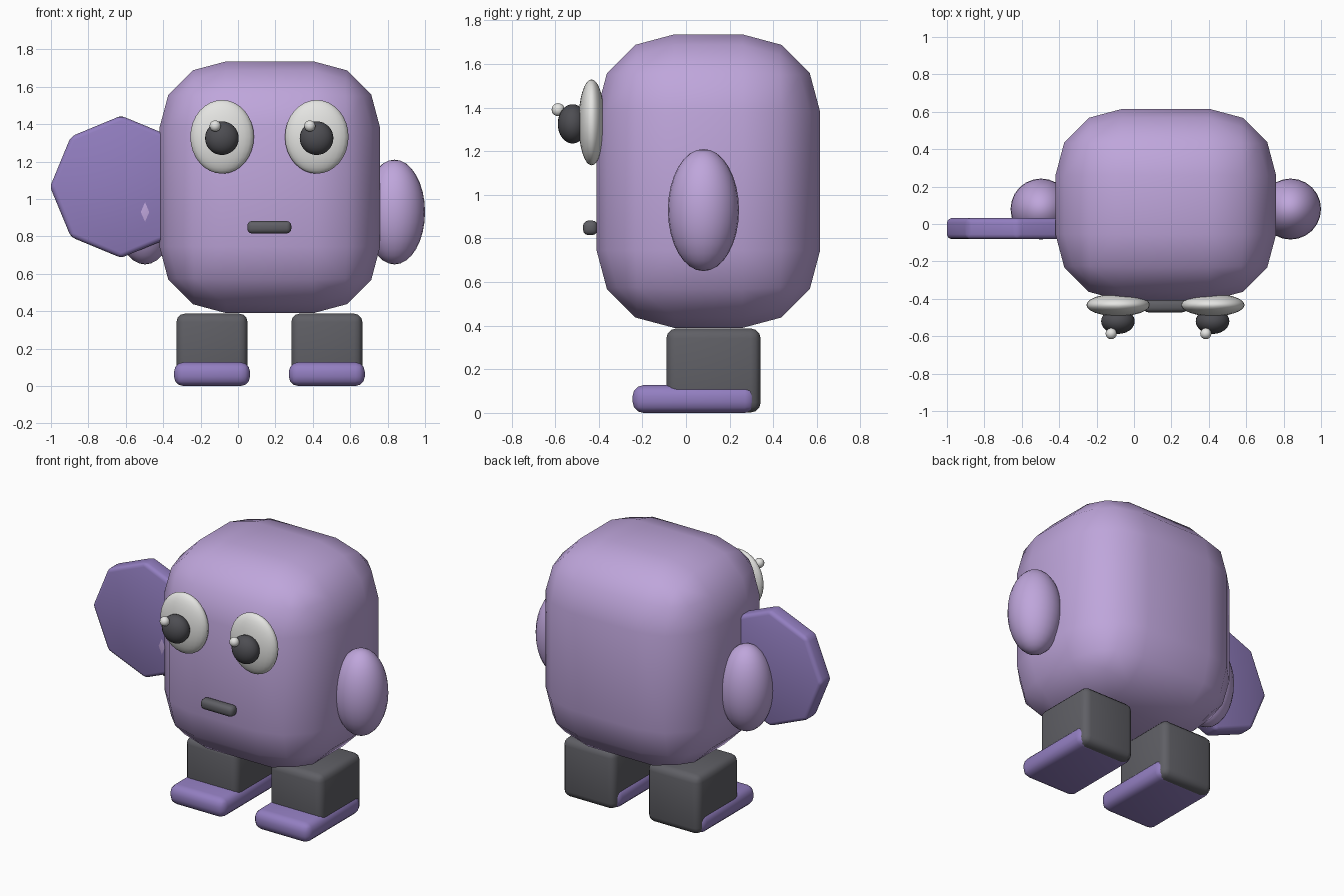
import bpy, math

if "Cube" in bpy.data.objects:
    bpy.data.objects.remove(bpy.data.objects["Cube"])


def material(name, rgb):
    m = bpy.data.materials.new(name)
    m.diffuse_color = (*rgb, 1)
    m.use_nodes = True
    m.node_tree.nodes["Principled BSDF"].inputs["Base Color"].default_value = m.diffuse_color
    return m


LILAC = material("lilac", (0.52, 0.38, 0.71))
VIOLET = material("violet", (0.29, 0.21, 0.53))
CHARCOAL = material("charcoal", (0.115, 0.115, 0.13))
BLACK = material("pupil_grey", (0.075, 0.075, 0.085))
WHITE = material("off_white", (0.78, 0.78, 0.76))


def finish(ob, name, mat, bevel=0, segments=3, angle=60):
    ob.name = name
    ob.data.materials.append(mat)
    bpy.ops.object.transform_apply(location=False, rotation=True, scale=True)
    if bevel:
        mod = ob.modifiers.new("rounding", "BEVEL")
        mod.width = bevel
        mod.segments = segments
        mod.limit_method = "ANGLE"
        mod.angle_limit = math.radians(30)
        bpy.ops.object.modifier_apply(modifier=mod.name)
    bpy.ops.object.shade_smooth_by_angle(angle=math.radians(angle))
    return ob


def box(name, lo, hi, mat, bevel, segments=3):
    centre = [(a + b) / 2 for a, b in zip(lo, hi)]
    bpy.ops.mesh.primitive_cube_add(size=1, location=centre)
    ob = bpy.context.object
    ob.scale = [b - a for a, b in zip(lo, hi)]
    return finish(ob, name, mat, bevel, segments)


def ball(name, centre, radii, mat, segs=24, rings=16):
    bpy.ops.mesh.primitive_uv_sphere_add(segments=segs, ring_count=rings, radius=1, location=centre)
    ob = bpy.context.object
    ob.scale = radii
    return finish(ob, name, mat)


# Chunky rounded body
box("body", (-0.42, -0.41, 0.39), (0.76, 0.615, 1.735), LILAC, 0.355, 3)

# Arms and eyes and legs, mirrored about the body's middle
for side, s in (("left", 1), ("right", -1)):
    ball(side + "_arm", (0.17 + s * 0.667, 0.08, 0.93), (0.163, 0.163, 0.28), LILAC)

    ex = 0.168 + s * 0.253
    ball(side + "_eye", (ex, -0.433, 1.332), (0.17, 0.06, 0.197), WHITE)
    ball(side + "_pupil", (ex - 0.001, -0.52, 1.325), (0.09, 0.068, 0.09), BLACK)
    ball(side + "_eye_glint", (ex - 0.037, -0.586, 1.39), (0.03, 0.03, 0.03), WHITE, 16, 10)

    lx = 0.168 + s * 0.307
    box(side + "_leg", (lx - 0.19, -0.09, 0.002), (lx + 0.19, 0.342, 0.387), CHARCOAL, 0.045)
    box(side + "_shoe", (lx - 0.203, -0.245, 0), (lx + 0.203, 0.32, 0.127), VIOLET, 0.05)

# Mouth bar
box("mouth", (0.05, -0.472, 0.815), (0.285, -0.405, 0.882), CHARCOAL, 0.025)

# Eight-sided shield held on the right arm
bpy.ops.mesh.primitive_cylinder_add(vertices=8, radius=0.38, depth=0.111,
                                    location=(-0.625, -0.0245, 1.065),
                                    rotation=(math.pi / 2, 0, 0))
finish(bpy.context.object, "shield", VIOLET, 0.025, 3, 35)
